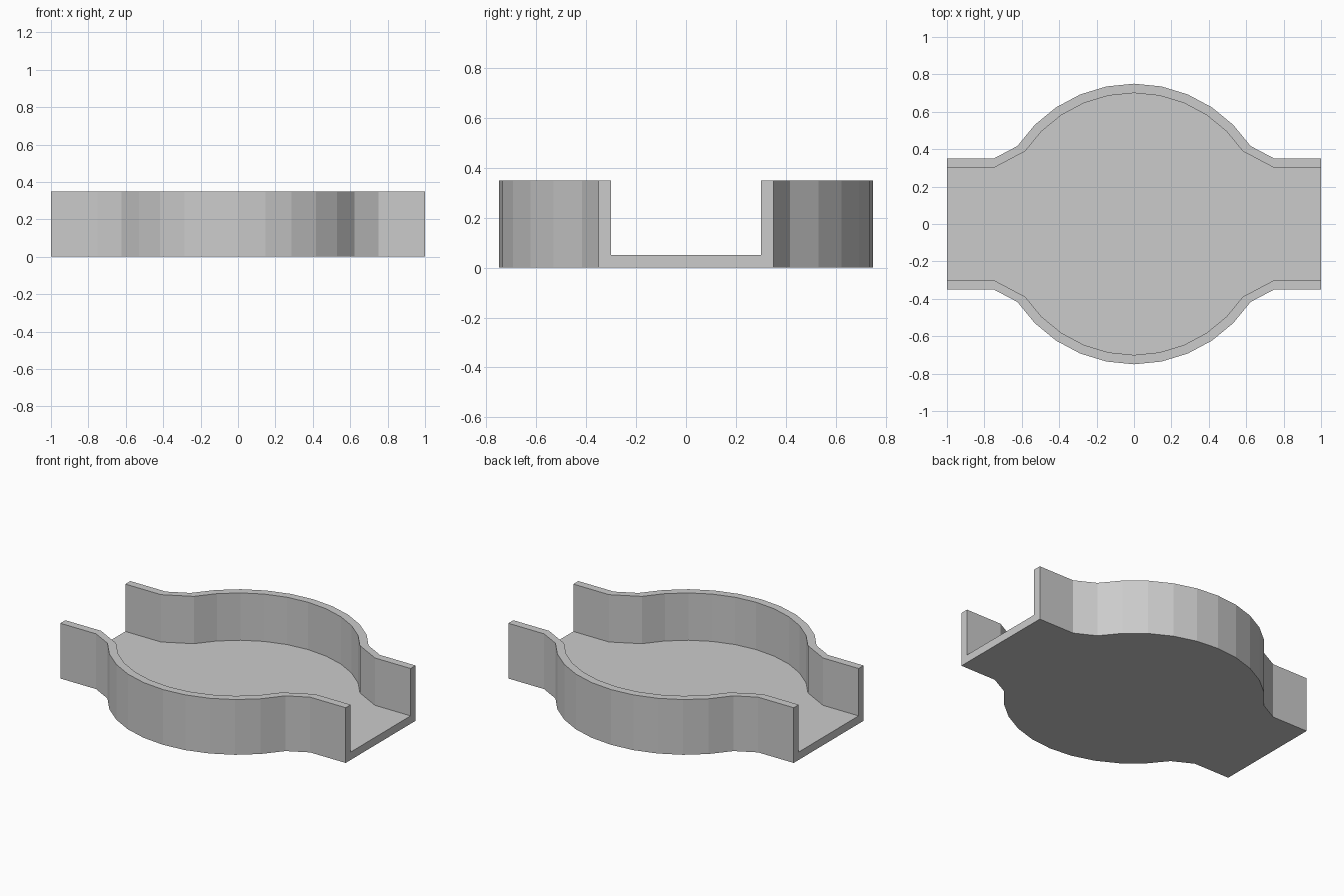
import bpy, bmesh
from math import sin, cos, radians

if "Cube" in bpy.data.objects:
    bpy.data.objects.remove(bpy.data.objects["Cube"])

HEIGHT, FLOOR = 0.35, 0.05


def wall_line(radius, half_width):
    """Wall plan: straight channel ends joined by an arc of a 32-sided circle."""
    arc = [(radius * sin(radians(11.25 * i)), radius * cos(radians(11.25 * i)))
           for i in range(-5, 6)]
    return [(-1, half_width), (-0.75, half_width)] + arc + [(0.75, half_width), (1, half_width)]


outer = wall_line(0.75, 0.35)
inner = wall_line(0.70, 0.30)

# Loft a U-shaped section through every station along the channel
bm = bmesh.new()
rings = []
for (ox, oy), (ix, iy) in zip(outer, inner):
    half = [(ox, oy, 0), (ox, oy, HEIGHT), (ix, iy, HEIGHT), (ix, iy, FLOOR)]
    mirrored = [(x, -y, z) for x, y, z in reversed(half)]
    rings.append([bm.verts.new(p) for p in half + mirrored])

for a, b in zip(rings, rings[1:]):
    for i in range(8):
        j = (i + 1) % 8
        bm.faces.new((a[i], a[j], b[j], b[i]))

# Open channel ends
bm.faces.new(rings[0])
bm.faces.new(rings[-1])
bmesh.ops.recalc_face_normals(bm, faces=bm.faces)

mesh = bpy.data.meshes.new("round_basin_channel")
bm.to_mesh(mesh)
bm.free()
bpy.context.collection.objects.link(bpy.data.objects.new("round_basin_channel", mesh))
